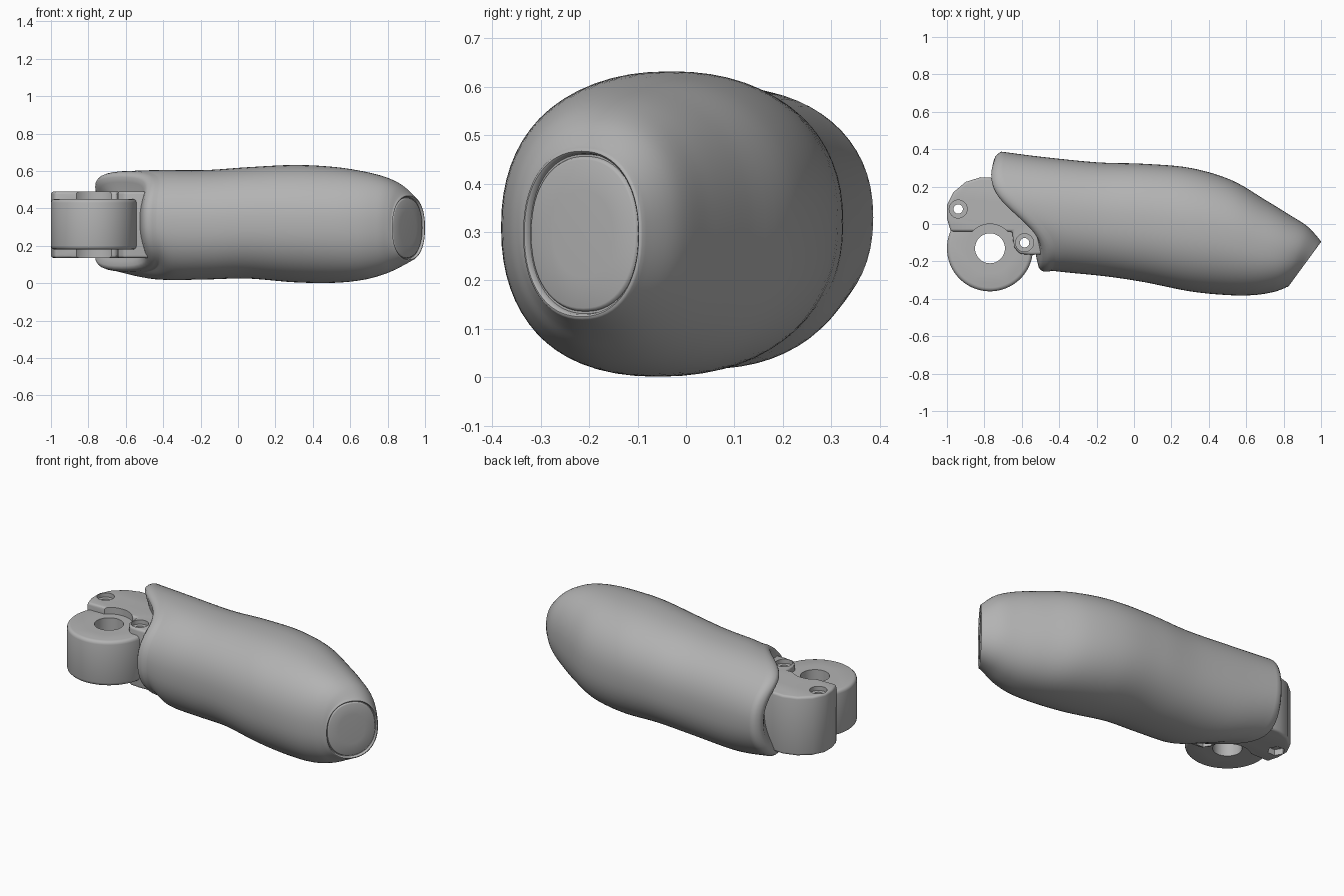
import bpy, bmesh, math
from mathutils import Vector

if "Cube" in bpy.data.objects:
    bpy.data.objects.remove(bpy.data.objects["Cube"])

GREY = (0.45, 0.45, 0.45, 1)
mat = bpy.data.materials.new("mid_grey")
mat.use_nodes = True
mat.diffuse_color = GREY
mat.node_tree.nodes["Principled BSDF"].inputs["Base Color"].default_value = GREY


def make(name, bm):
    bmesh.ops.recalc_face_normals(bm, faces=bm.faces)
    mesh = bpy.data.meshes.new(name)
    bm.to_mesh(mesh)
    bm.free()
    obj = bpy.data.objects.new(name, mesh)
    bpy.context.collection.objects.link(obj)
    mesh.materials.append(mat)
    return obj


def smooth(obj, degrees):
    bpy.ops.object.select_all(action='DESELECT')
    obj.select_set(True)
    bpy.context.view_layer.objects.active = obj
    bpy.ops.object.shade_smooth_by_angle(angle=math.radians(degrees))


def prism(name, outline, low, high):
    bm = bmesh.new()
    face = bm.faces.new([bm.verts.new((x, y, low)) for x, y in outline])
    out = bmesh.ops.extrude_face_region(bm, geom=[face])
    verts = [v for v in out["geom"] if isinstance(v, bmesh.types.BMVert)]
    bmesh.ops.translate(bm, verts=verts, vec=(0, 0, high - low))
    return make(name, bm)


def circle(center, radius, sides=48):
    steps = [2 * math.pi * i / sides for i in range(sides)]
    return [(center[0] + radius * math.cos(a), center[1] + radius * math.sin(a)) for a in steps]


def modify(obj, kind, **settings):
    mod = obj.modifiers.new(kind, kind)
    for key, value in settings.items():
        setattr(mod, key, value)
    bpy.context.view_layer.objects.active = obj
    bpy.ops.object.modifier_apply(modifier=mod.name)


# Grip stations: front x, front y, back x, back y, bottom, top, end bend
stations = [
    (-.44, -.25, -.71, .387, .06, .60, .07),
    (-.35, -.26, -.50, .36, .02, .605, .03),
    (-.15, -.28, -.20, .33, .02, .605, 0),
    (.05, -.31, .05, .322, .025, .62, 0),
    (.30, -.36, .30, .30, .005, .632, 0),
    (.50, -.38, .52, .235, .002, .622, 0),
    (.64, -.38, .70, .13, .018, .598, 0),
    (.74, -.365, .83, .05, .05, .568, 0),
    (.795, -.347, .93, -.015, .088, .528, 0),
    (.818, -.336, .998, -.09, .118, .474, 0),
]
SIDES, STEPS = 64, 6


def blend(p, q, r, s, t):
    return [.5 * (2*b + (c - a)*t + (2*a - 5*b + 4*c - d)*t*t + (3*b - a - 3*c + d)*t**3)
            for a, b, c, d in zip(p, q, r, s)]


def ring(row):
    fx, fy, bx, by, low, high, bend = row
    points = []
    for i in range(SIDES):
        a = 2 * math.pi * i / SIDES
        c, s = math.cos(a), math.sin(a)
        u = math.copysign(abs(c) ** .9, c)
        w = math.copysign(abs(s) ** .9, s)
        v = (1 + u) / 2
        points.append(Vector((fx + (bx - fx) * v + bend * math.sin(2 * math.pi * v),
                              fy + (by - fy) * v,
                              (low + high) / 2 + (high - low) / 2 * w)))
    return points


def cap(points, direction, steps):
    center = sum(points, Vector()) / len(points)
    return [[center + (p - center) * size + direction * shift for p in points]
            for size, shift in steps]


rings = []
last = len(stations) - 1
for i in range(last):
    nearby = [stations[min(max(i + k, 0), last)] for k in (-1, 0, 1, 2)]
    rings += [ring(blend(*nearby, k / STEPS)) for k in range(STEPS)]
rings.append(ring(stations[-1]))

# Rounded mouth around the mount, and grooved oval plate at the tip
mouth = cap(rings[0], Vector((-.92, -.39, 0)),
            [(.992, .02), (.97, .038), (.93, .052), (.88, .057), (.78, .052), (.6, .04), (.3, .035)])
tip = cap(rings[-1], Vector((.81, -.59, 0)),
          [(.985, .004), (.96, .005), (.935, .001), (.925, -.009), (.90, -.009),
           (.885, -.003), (.86, -.001), (.5, .001), (.2, .002)])
rings = mouth[::-1] + rings + tip

bm = bmesh.new()
loops = [[bm.verts.new(p) for p in points] for points in rings]
for one, two in zip(loops, loops[1:]):
    for i in range(SIDES):
        j = (i + 1) % SIDES
        bm.faces.new((one[i], one[j], two[j], two[i]))
bm.faces.new(loops[0])
bm.faces.new(loops[-1])
smooth(make("grip_body", bm), 50)

# Clamp mount: raised block behind a round boss
PIVOT = (-.77, -.13)
SCREWS = [(-.94, .08), (-.585, -.10)]
block = prism("mount_block", [
    (-.98, -.04), (-1, .03), (-1, .10), (-.965, .17), (-.90, .225), (-.82, .25), (-.72, .245),
    (-.60, .20), (-.40, .12), (-.40, -.16), (-.55, -.165), (-.61, -.16), (-.645, -.12),
    (-.65, -.04)], .135, .49)
boss = prism("mount_boss", circle(PIVOT, .23, 96), .18, .45)
for part, width in ((block, .014), (boss, .02)):
    modify(part, 'BEVEL', width=width, segments=3, limit_method='ANGLE', angle_limit=.6)

# Pivot bore, flat seats around it, and screw holes with round and hex recesses
cutters = [
    prism("bore_cutter", circle(PIVOT, .08), 0, .7),
    prism("top_seat_cutter", circle(PIVOT, .13), .45, .7),
    prism("bottom_seat_cutter", circle(PIVOT, .13), 0, .18),
]
for screw in SCREWS:
    cutters += [prism("screw_cutter", circle(screw, .025, 24), 0, .7),
                prism("head_cutter", circle(screw, .048, 32), .465, .7),
                prism("nut_cutter", circle(screw, .048, 6), 0, .17)]
for cutter in cutters:
    cutter.hide_render = True
    for part in (block, boss):
        modify(part, 'BOOLEAN', operation='DIFFERENCE', object=cutter, solver='EXACT')
    bpy.data.objects.remove(cutter)
for part in (block, boss):
    smooth(part, 35)
